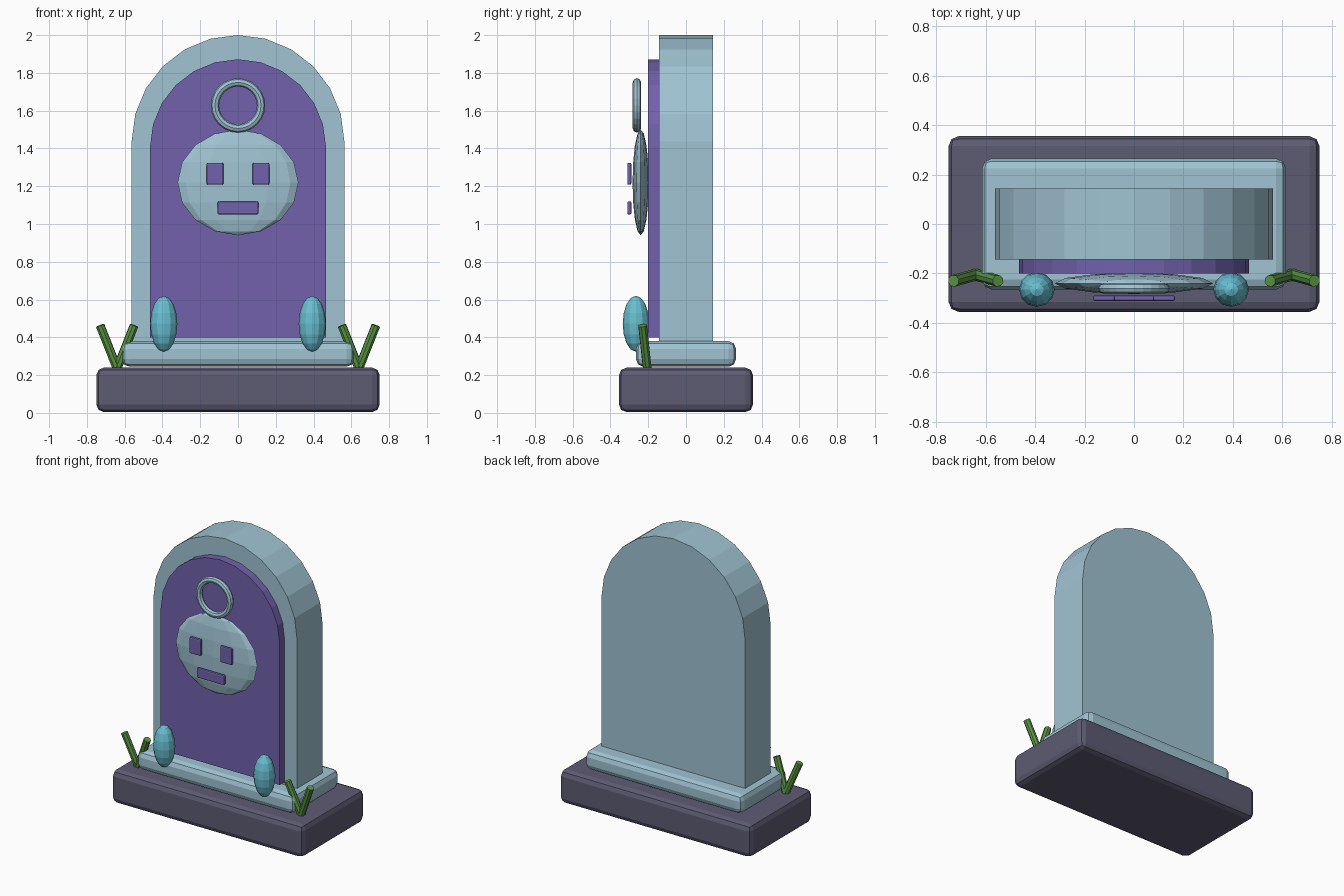
import bpy
from math import sin, cos, pi
from mathutils import Vector

cube = bpy.data.objects.get("Cube")
if cube:
    bpy.data.objects.remove(cube, do_unlink=True)


def material(name, *rgb):
    m = bpy.data.materials.new(name)
    m.use_nodes = True
    m.diffuse_color = (*rgb, 1)
    m.node_tree.nodes["Principled BSDF"].inputs["Base Color"].default_value = (*rgb, 1)
    return m


STONE = material("pale blue stone", 0.35, 0.55, 0.65)
SLATE = material("dark slate", 0.11, 0.105, 0.17)
PURPLE = material("purple", 0.165, 0.12, 0.41)
CYAN = material("cyan crystal", 0.14, 0.52, 0.64)
GREEN = material("grass green", 0.105, 0.31, 0.06)


def finish(name, mat):
    ob = bpy.context.object
    ob.name = name
    ob.data.materials.append(mat)
    return ob


def box(name, mat, loc, size, bevel):
    bpy.ops.mesh.primitive_cube_add(size=1, location=loc)
    ob = finish(name, mat)
    ob.scale = size
    bpy.ops.object.transform_apply(location=False, rotation=False, scale=True)
    mod = ob.modifiers.new("rounded edges", "BEVEL")
    mod.width, mod.segments = bevel, 2


def ellipsoid(name, mat, loc, radii):
    bpy.ops.mesh.primitive_uv_sphere_add(segments=12, ring_count=8, location=loc)
    finish(name, mat).scale = radii


def arch(name, mat, radius, bottom, top, front, back, steps=12):
    """Upright slab with a half-round top."""
    spring = top - radius
    outline = [(-radius, bottom), (radius, bottom)]
    outline += [(radius * cos(pi * i / steps), spring + radius * sin(pi * i / steps))
                for i in range(steps + 1)]
    n = len(outline)
    verts = [(x, y, z) for y in (front, back) for x, z in outline]
    faces = [tuple(range(n)), tuple(reversed(range(n, 2 * n)))]
    faces += [(i, i + n, (i + 1) % n + n, (i + 1) % n) for i in range(n)]
    mesh = bpy.data.meshes.new(name)
    mesh.from_pydata(verts, [], faces)
    mesh.materials.append(mat)
    bpy.context.collection.objects.link(bpy.data.objects.new(name, mesh))


def blade(name, start, end, radius):
    a, b = Vector(start), Vector(end)
    bpy.ops.mesh.primitive_cylinder_add(vertices=8, radius=radius, depth=(b - a).length,
                                        location=(a + b) / 2)
    finish(name, GREEN).rotation_euler = (b - a).to_track_quat("Z", "Y").to_euler()


# Stepped base
box("base", SLATE, (0, 0, 0.122), (1.5, 0.71, 0.235), 0.04)
box("plinth", STONE, (0, 0, 0.312), (1.23, 0.53, 0.135), 0.04)

# Headstone and raised front panel
arch("headstone", STONE, 0.563, 0.36, 2.0, -0.143, 0.143)
arch("front_panel", PURPLE, 0.466, 0.4, 1.872, -0.2, -0.14)

# Face medallion with a ring above it
ellipsoid("face_disc", STONE, (0, -0.24, 1.22), (0.32, 0.043, 0.28))
bpy.ops.mesh.primitive_torus_add(location=(0, -0.26, 1.628), rotation=(pi / 2, 0, 0),
                                 major_radius=0.122, minor_radius=0.022,
                                 major_segments=24, minor_segments=8)
finish("ring", STONE)
box("mouth", PURPLE, (0, -0.3, 1.085), (0.216, 0.022, 0.07), 0.008)

# Paired parts
for side, s in (("left", 1), ("right", -1)):
    box(side + "_eye", PURPLE, (s * 0.121, -0.3, 1.266), (0.09, 0.022, 0.116), 0.008)
    ellipsoid(side + "_crystal", CYAN, (s * 0.393, -0.265, 0.472), (0.072, 0.07, 0.148))
    for part, tip in (("inner", 0.55), ("outer", 0.73)):
        blade(f"{side}_{part}_grass_blade", (s * 0.64, -0.205, 0.235),
              (s * tip, -0.23, 0.463), 0.024)
